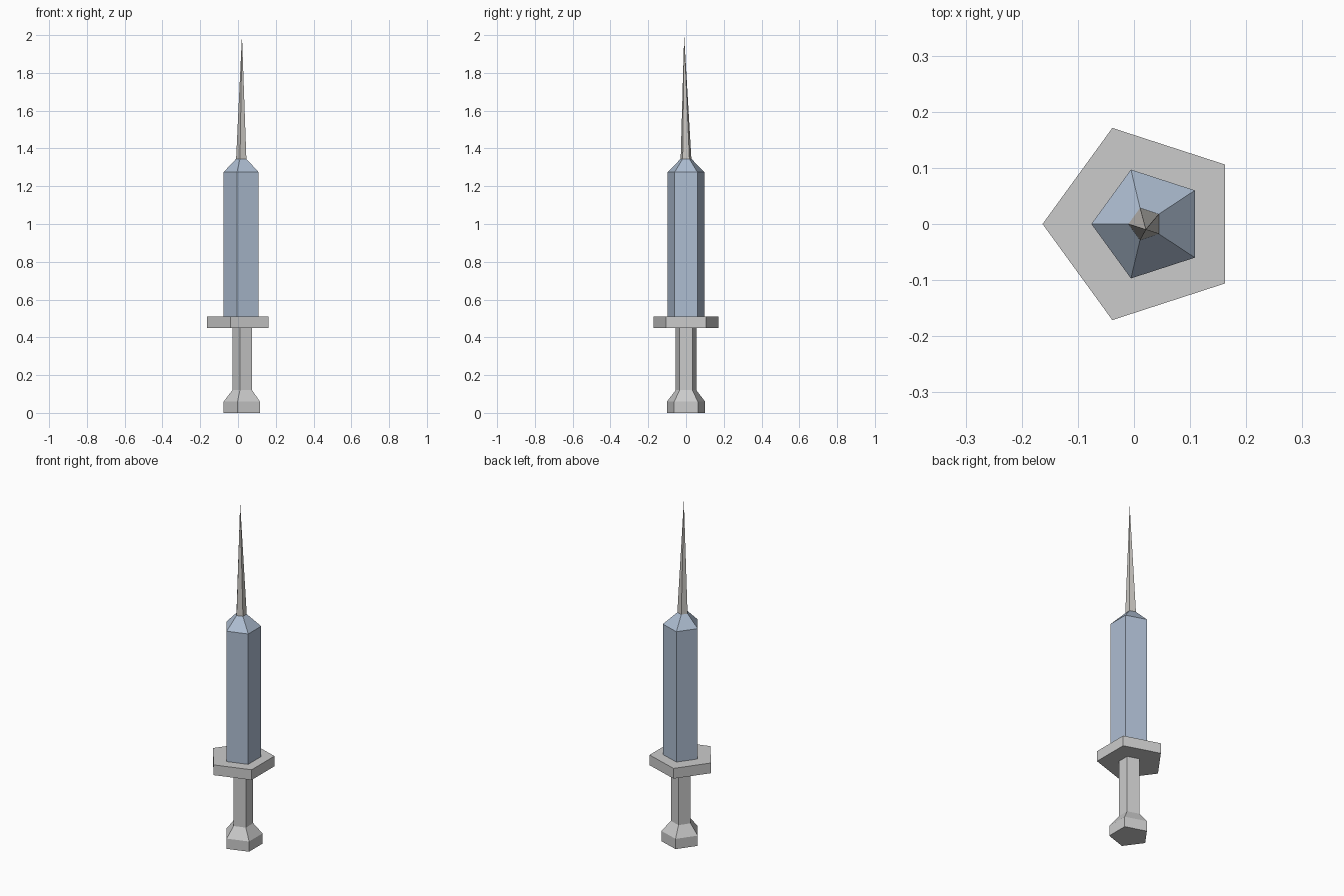
import bpy, bmesh
from math import cos, sin, pi

if "Cube" in bpy.data.objects:
    bpy.data.objects.remove(bpy.data.objects["Cube"], do_unlink=True)


def material(name, color):
    mat = bpy.data.materials.new(name)
    mat.use_nodes = True
    mat.diffuse_color = (*color, 1)
    mat.node_tree.nodes["Principled BSDF"].inputs["Base Color"].default_value = (*color, 1)
    return mat


def pentagon_part(name, mat, rings, tip=None):
    """Stack of five-sided rings (centre x, radius, z), capped or drawn to a tip."""
    bm = bmesh.new()
    loops = []
    for cx, r, z in rings:
        angles = [pi + i * 2 * pi / 5 for i in range(5)]
        loops.append([bm.verts.new((cx + r * cos(a), r * sin(a), z)) for a in angles])
    for low, high in zip(loops, loops[1:]):
        for i in range(5):
            j = (i + 1) % 5
            bm.faces.new((low[i], low[j], high[j], high[i]))
    bm.faces.new(loops[0][::-1])
    if tip:
        apex = bm.verts.new(tip)
        for i in range(5):
            bm.faces.new((loops[-1][i], loops[-1][(i + 1) % 5], apex))
    else:
        bm.faces.new(loops[-1])
    bmesh.ops.recalc_face_normals(bm, faces=bm.faces)
    mesh = bpy.data.meshes.new(name)
    bm.to_mesh(mesh)
    bm.free()
    mesh.materials.append(mat)
    obj = bpy.data.objects.new(name, mesh)
    bpy.context.collection.objects.link(obj)
    return obj


plastic = material("light grey plastic", (0.60, 0.60, 0.60))
glass = material("pale blue glass", (0.42, 0.51, 0.64))
steel = material("needle steel", (0.60, 0.58, 0.55))

# Plunger: thumb rest tapering into the rod
pentagon_part("plunger", plastic,
              [(0.03, 0.106, 0), (0.03, 0.106, 0.06), (0.028, 0.058, 0.12), (0.028, 0.058, 0.45)])
# Finger flange
pentagon_part("finger_flange", plastic, [(0.017, 0.18, 0.45), (0.017, 0.18, 0.51)])
# Barrel with sloped shoulder
pentagon_part("barrel", glass,
              [(0.026, 0.102, 0.51), (0.026, 0.102, 1.275), (0.02, 0.03, 1.345)])
# Needle, leaning slightly toward the front
pentagon_part("needle", steel, [(0.02, 0.03, 1.345)], tip=(0.021, -0.01, 2.0))
